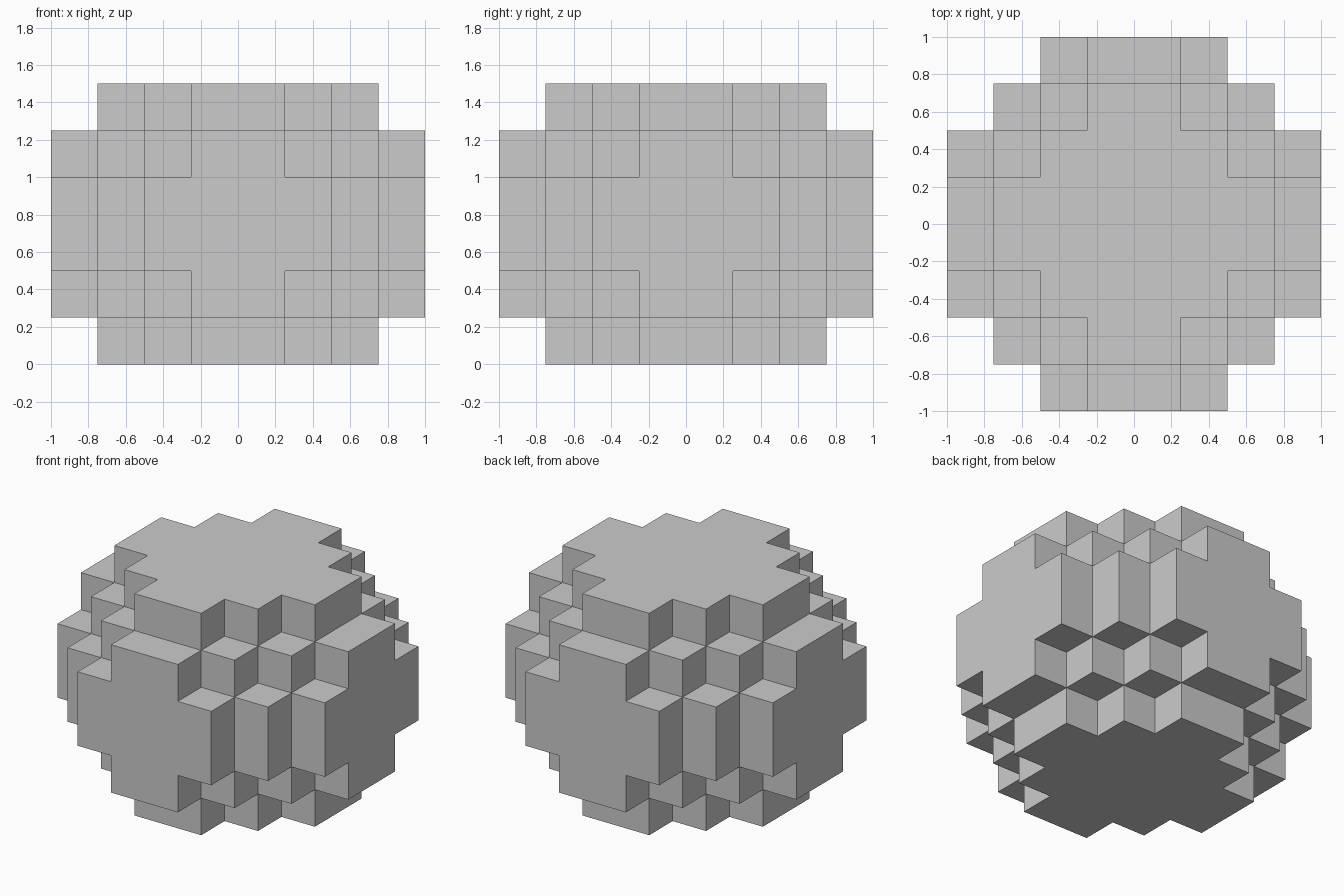
import bpy, bmesh, math
from mathutils import Vector

if "Cube" in bpy.data.objects:
    bpy.data.objects.remove(bpy.data.objects["Cube"])

S = 0.25            # block size
NX, NZ = 4, 3       # half-counts of blocks in plan and in height


def filled(c):
    # stepped boulder: mirrored octant rule on block index from the centre
    a, b, h = (i if i >= 0 else -i - 1 for i in c)
    return a < NX and b < NX and h < NZ and a + b + h <= 4


bm = bmesh.new()
# Exposed block sides only
for i in range(-NX, NX):
    for j in range(-NX, NX):
        for k in range(-NZ, NZ):
            cell = (i, j, k)
            if not filled(cell):
                continue
            for axis in range(3):
                for side in (0, 1):
                    near = list(cell)
                    near[axis] += 2 * side - 1
                    if filled(near):
                        continue
                    u, v = (axis + 1) % 3, (axis + 2) % 3
                    quad = []
                    for du, dv in ((0, 0), (1, 0), (1, 1), (0, 1)):
                        p = list(cell)
                        p[axis] += side
                        p[u] += du
                        p[v] += dv
                        quad.append(bm.verts.new(Vector(p) * S + Vector((0, 0, NZ * S))))
                    bm.faces.new(quad if side else quad[::-1])

# Weld and merge coplanar sides into clean flat faces
bmesh.ops.remove_doubles(bm, verts=bm.verts[:], dist=1e-4)
bmesh.ops.dissolve_limit(bm, angle_limit=math.radians(1), verts=bm.verts[:], edges=bm.edges[:])

mesh = bpy.data.meshes.new("stepped_boulder")
bm.to_mesh(mesh)
bm.free()
bpy.context.collection.objects.link(bpy.data.objects.new("stepped_boulder", mesh))
